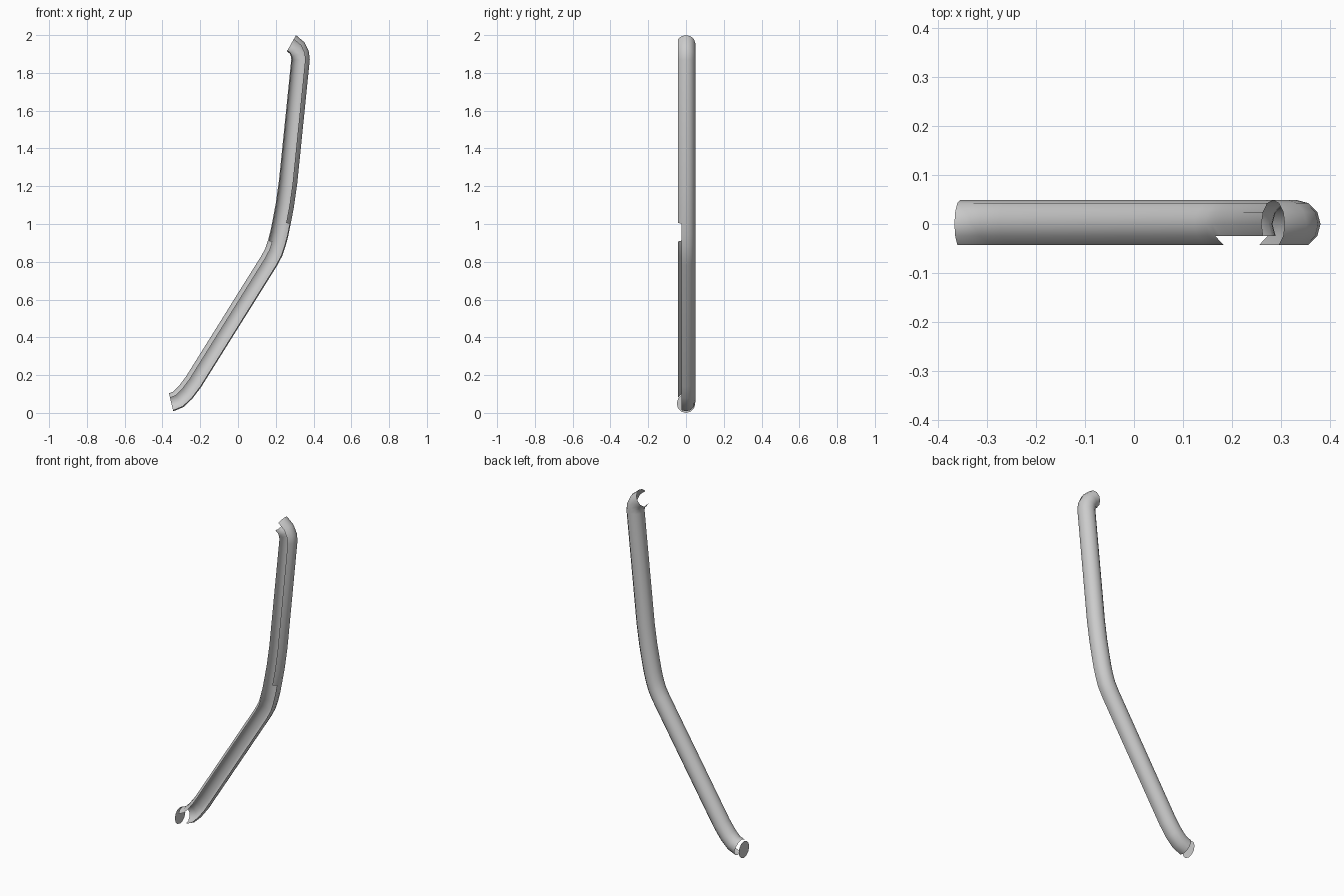
import bpy, bmesh
from math import cos, sin, radians
from mathutils import Vector

if "Cube" in bpy.data.objects:
    bpy.data.objects.remove(bpy.data.objects["Cube"])

R = 0.049      # tube radius
SIDES = 12

# centre line (x, z), from the foot to the hooked top
PATH = [(-0.354, 0.056), (-0.315, 0.072), (-0.278, 0.108), (-0.235, 0.165),
        (0.165, 0.805), (0.190, 0.852), (0.206, 0.90), (0.219, 0.95),
        (0.231, 1.01), (0.248, 1.10), (0.265, 1.22), (0.331, 1.87),
        (0.328, 1.90), (0.313, 1.932), (0.283, 1.957)]
LOWER_END, UPPER_START = 6, 8   # rings where the front lips stop and start


def add_object(name, bm):
    mesh = bpy.data.meshes.new(name)
    bm.to_mesh(mesh)
    bm.free()
    ob = bpy.data.objects.new(name, mesh)
    bpy.context.collection.objects.link(ob)
    bpy.ops.object.select_all(action='DESELECT')
    ob.select_set(True)
    bpy.context.view_layer.objects.active = ob
    bpy.ops.object.shade_smooth_by_angle(angle=radians(40))
    return ob


# open channel swept along the path: back faces everywhere, one lip per half
pts = [Vector((x, 0, z)) for x, z in PATH]
bm = bmesh.new()
rings = []
for i, p in enumerate(pts):
    d_in = (p - pts[max(i - 1, 0)]).normalized()
    d_out = (pts[min(i + 1, len(pts) - 1)] - p).normalized()
    t = (d_in + d_out).normalized()
    if i == 0:
        t = Vector((0.97, 0, 0.24)).normalized()
    elif i == len(pts) - 1:
        t = Vector((-0.87, 0, 0.49)).normalized()
    side = Vector((t.z, 0, -t.x))
    rings.append([bm.verts.new(p + R * (side * cos(a) + Vector((0, 1, 0)) * sin(a)))
                  for a in (radians(k * 360 / SIDES) for k in range(-2, 9))])

for i in range(len(pts) - 1):
    first = 0 if i >= UPPER_START else 1      # right lip on the upper half
    last = 10 if i < LOWER_END else 9         # left lip on the lower half
    a, b = rings[i], rings[i + 1]
    for k in range(first, last):
        bm.faces.new((a[k], a[k + 1], b[k + 1], b[k]))
bmesh.ops.delete(bm, geom=[v for v in bm.verts if not v.link_faces], context='VERTS')
add_object("open_tube", bm)

# thin end disc standing just off the foot
bm = bmesh.new()
bm.faces.new([bm.verts.new((-0.38, R * cos(a), R + R * sin(a)))
              for a in (radians(k * 360 / SIDES) for k in range(SIDES))])
bmesh.ops.reverse_faces(bm, faces=bm.faces[:])
add_object("end_disc", bm)
